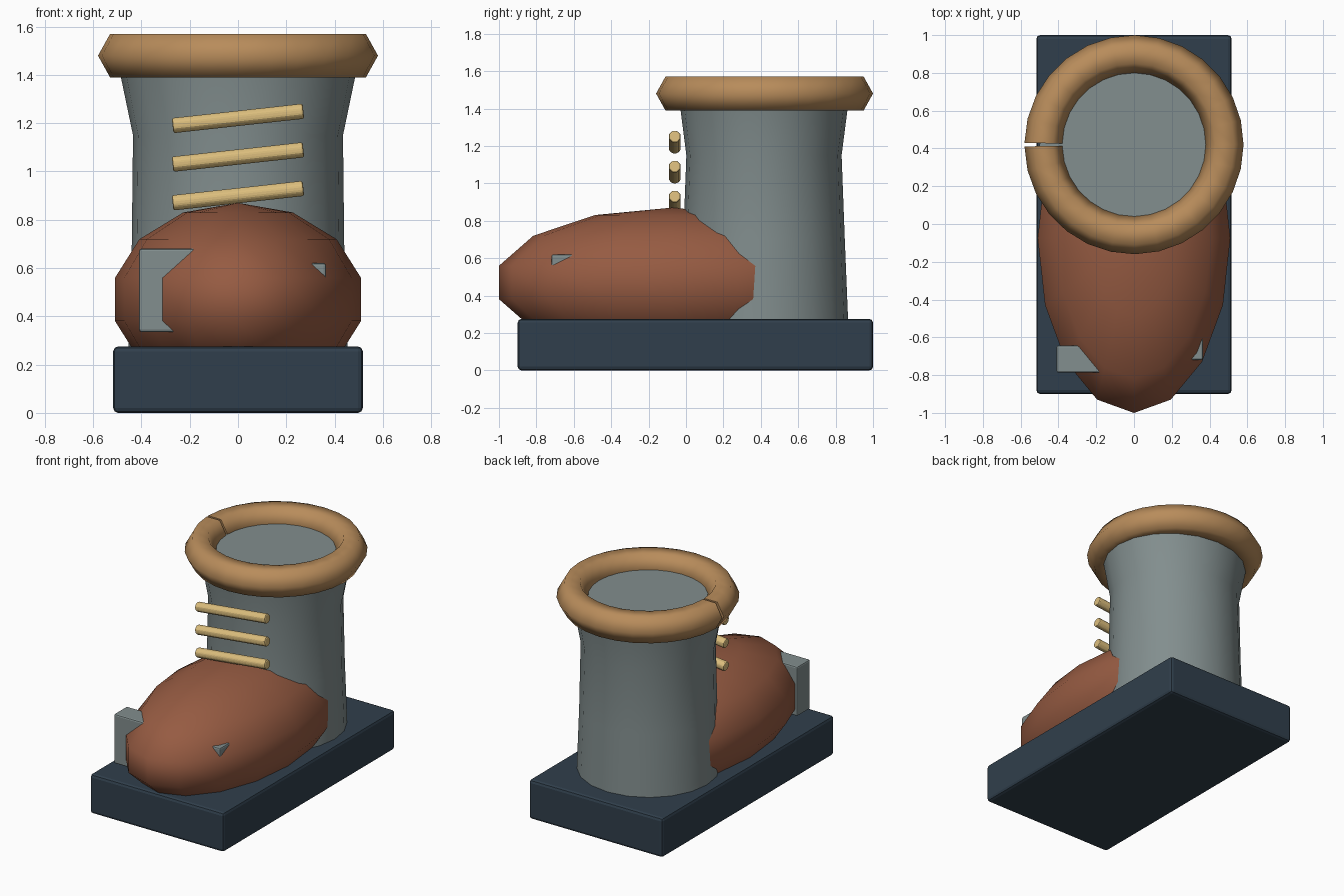
import bpy, bmesh, math
from mathutils import Matrix, Vector

cube = bpy.data.objects.get("Cube")
if cube:
    bpy.data.objects.remove(cube, do_unlink=True)


def material(name, rgb):
    """Flat material from 0-255 screen values, stored as linear."""
    lin = [((c / 255 + 0.055) / 1.055) ** 2.4 for c in rgb]
    mat = bpy.data.materials.new(name)
    mat.use_nodes = True
    mat.diffuse_color = (*lin, 1)
    mat.node_tree.nodes["Principled BSDF"].inputs["Base Color"].default_value = (*lin, 1)
    return mat


NAVY = material("dark navy", (48, 63, 76))
GREY = material("cool grey", (130, 142, 142))
BROWN = material("red brown", (150, 91, 66))
TAN = material("tan", (184, 140, 91))
STRAW = material("straw", (220, 190, 125))


def add_object(name, bm, mat, smooth=0, bevel=0):
    bmesh.ops.recalc_face_normals(bm, faces=bm.faces)
    mesh = bpy.data.meshes.new(name)
    bm.to_mesh(mesh)
    bm.free()
    mesh.materials.append(mat)
    obj = bpy.data.objects.new(name, mesh)
    bpy.context.collection.objects.link(obj)
    if smooth:
        bpy.ops.object.select_all(action='DESELECT')
        obj.select_set(True)
        bpy.context.view_layer.objects.active = obj
        bpy.ops.object.shade_smooth_by_angle(angle=math.radians(smooth))
    if bevel:
        mod = obj.modifiers.new("soft_edges", 'BEVEL')
        mod.width = bevel
        mod.segments = 2
    return obj


def box(name, low, high, mat, bevel):
    low, high = Vector(low), Vector(high)
    bm = bmesh.new()
    bmesh.ops.create_cube(bm, size=1, matrix=Matrix.Translation((low + high) / 2)
                          @ Matrix.Diagonal((*(high - low), 1)))
    return add_object(name, bm, mat, bevel=bevel)


def loft(name, rings, mat, smooth):
    """Skin a list of vertex rings and cap both ends."""
    bm = bmesh.new()
    loops = [[bm.verts.new(p) for p in ring] for ring in rings]
    n = len(loops[0])
    for a, b in zip(loops, loops[1:]):
        for i in range(n):
            j = (i + 1) % n
            bm.faces.new((a[i], a[j], b[j], b[i]))
    bm.faces.new(loops[0])
    bm.faces.new(loops[-1])
    return add_object(name, bm, mat, smooth)


def circle(n):
    return [(math.cos(math.tau * i / n), math.sin(math.tau * i / n)) for i in range(n)]


# Sole slab
box("sole", (-0.517, -0.9, 0), (0.517, 1.0, 0.275), NAVY, 0.02)

# Shaft: oval tube with a waist and a flared top
ANKLE_Y = 0.417
profile = [(0.26, 0.455, 0.45), (0.7, 0.44, 0.432), (1.15, 0.435, 0.415),
           (1.39, 0.485, 0.446), (1.48, 0.5, 0.455)]
loft("shaft", [[(rx * c, ANKLE_Y + ry * s, z) for c, s in circle(20)]
               for z, rx, ry in profile], GREY, 40)

# Foot: coarse stretched sphere sunk into sole and shaft
bm = bmesh.new()
bmesh.ops.create_uvsphere(bm, u_segments=16, v_segments=7, radius=1,
                          matrix=Matrix.Translation((0, -0.075, 0.47))
                          @ Matrix.Diagonal((0.523, 0.949, 0.4, 1)))
add_object("foot", bm, BROWN, 50)

# Collar: six-sided roll with a narrow slit on the right side
steps, slit = 28, 0.016
rings = []
for i in range(steps + 1):
    a = math.pi + slit + (math.tau - 2 * slit) * i / steps
    rings.append([((0.48 + 0.1 * c) * math.cos(a),
                   0.42 + (0.48 + 0.1 * c) * math.sin(a),
                   1.48 + 0.104 * s) for c, s in circle(6)])
loft("collar", rings, TAN, 65)

# Laces: slanted eight-sided bars in front of the shaft
for i in range(3):
    bm = bmesh.new()
    bmesh.ops.create_cone(bm, cap_ends=True, segments=8, radius1=0.034, radius2=0.034,
                          depth=0.545,
                          matrix=Matrix.Translation((0, -0.06, 0.9 + 0.16 * i))
                          @ Matrix.Rotation(math.radians(83.7), 4, 'Y')
                          @ Matrix.Rotation(math.pi / 8, 4, 'Z'))
    add_object(f"lace_{i + 1}", bm, STRAW, bevel=0.008)

# Side blocks half buried in the foot
box("right_toe_block", (-0.41, -0.787, 0.335), (-0.12, -0.643, 0.68), GREY, 0.01)
box("left_toe_block", (0.12, -0.72, 0.385), (0.365, -0.58, 0.62), GREY, 0.01)
